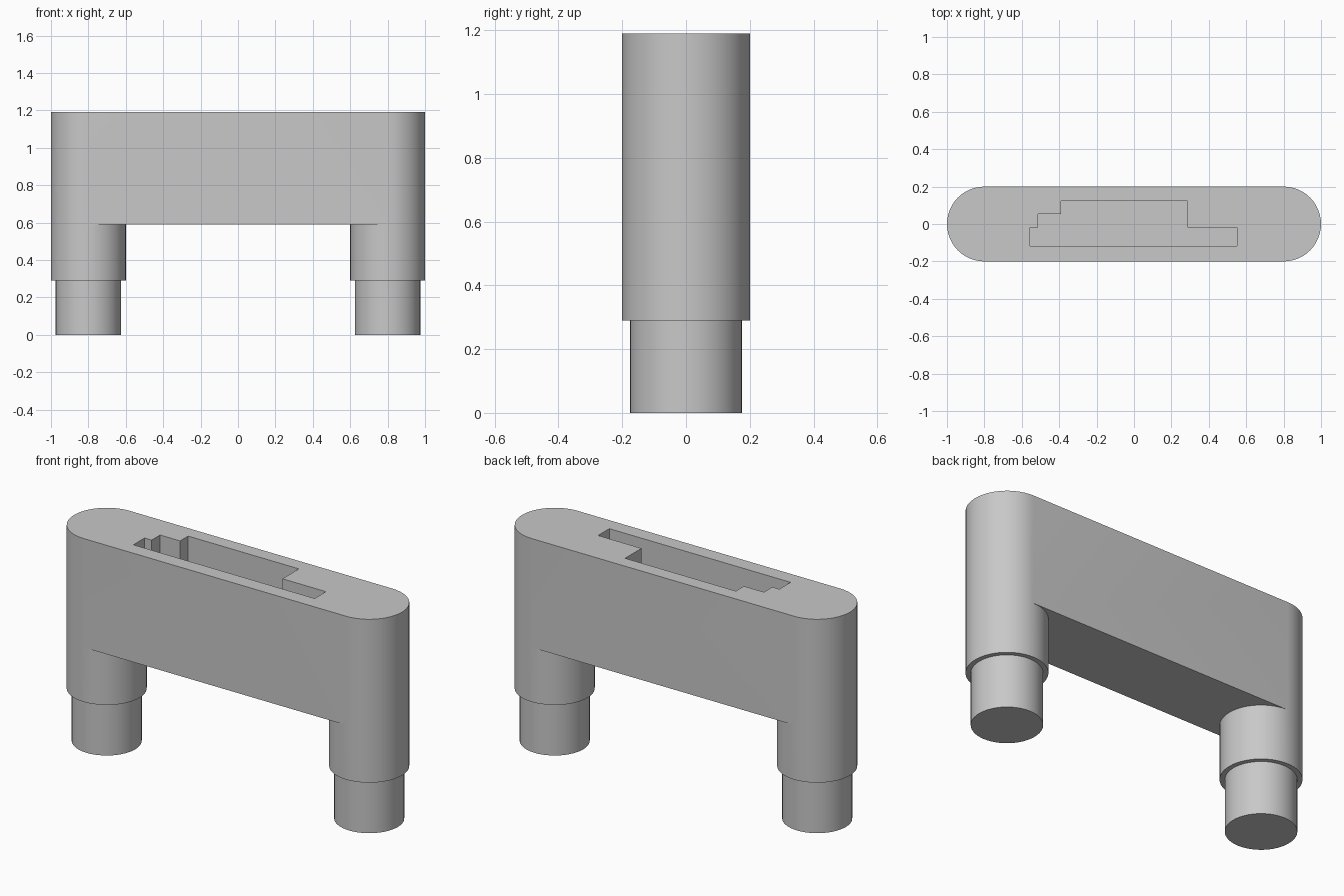
import bpy
import bmesh
from math import cos, sin, pi, radians

SPAN, R, PEG_R = 0.8, 0.2, 0.175        # post centre, post radius, peg radius
TOP, BEAM, POST = 1.19, 0.59, 0.29      # heights of top, beam underside, post underside
POCKET_FLOOR = 0.89
SEG = 48

cube = bpy.data.objects.get("Cube")
if cube:
    bpy.data.objects.remove(cube, do_unlink=True)

grey = bpy.data.materials.new("plain grey")
grey.use_nodes = True
grey.diffuse_color = (0.58, 0.58, 0.58, 1)
grey.node_tree.nodes["Principled BSDF"].inputs["Base Color"].default_value = grey.diffuse_color


def arc(cx, radius, start, end, steps):
    return [(cx + radius * cos(start + (end - start) * i / steps),
             radius * sin(start + (end - start) * i / steps)) for i in range(steps + 1)]


def prism(name, outline, z0, z1):
    """Extrude a flat outline from z0 up to z1."""
    bm = bmesh.new()
    face = bm.faces.new([bm.verts.new((x, y, z0)) for x, y in outline])
    raised = bmesh.ops.extrude_face_region(bm, geom=[face], use_keep_orig=True)["geom"]
    bmesh.ops.translate(bm, vec=(0, 0, z1 - z0),
                        verts=[g for g in raised if isinstance(g, bmesh.types.BMVert)])
    bmesh.ops.recalc_face_normals(bm, faces=bm.faces)
    mesh = bpy.data.meshes.new(name)
    bm.to_mesh(mesh)
    bm.free()
    mesh.materials.append(grey)
    obj = bpy.data.objects.new(name, mesh)
    bpy.context.collection.objects.link(obj)
    return obj


def select(obj):
    bpy.ops.object.select_all(action='DESELECT')
    obj.select_set(True)
    bpy.context.view_layer.objects.active = obj


def cut(obj, cutter):
    cutter.hide_render = True
    mod = obj.modifiers.new("cut", 'BOOLEAN')
    mod.operation, mod.solver, mod.object = 'DIFFERENCE', 'EXACT', cutter
    select(obj)
    bpy.ops.object.modifier_apply(modifier=mod.name)
    bpy.data.objects.remove(cutter, do_unlink=True)


def smooth(obj):
    select(obj)
    bpy.ops.object.shade_smooth_by_angle(angle=radians(30))


# Round-ended body, full height including the posts
half = SEG // 2
body = prism("body", arc(SPAN, R, -pi / 2, pi / 2, half)
             + arc(-SPAN, R, pi / 2, 3 * pi / 2, half), POST, TOP)

# Opening under the beam that leaves two round posts
wide = R + 0.1
opening = ([(-SPAN, -wide)] + arc(-SPAN, R, -pi / 2, pi / 2, half) + [(-SPAN, wide), (SPAN, wide)]
           + arc(SPAN, R, pi / 2, 3 * pi / 2, half) + [(SPAN, -wide)])
cut(body, prism("opening_cutter", opening, POST - 0.1, BEAM))

# Stepped pocket in the top
pocket = [(-0.555, -0.118), (0.55, -0.118), (0.55, -0.02), (0.285, -0.02), (0.285, 0.123),
          (-0.39, 0.123), (-0.39, 0.053), (-0.512, 0.053), (-0.512, -0.02), (-0.555, -0.02)]
cut(body, prism("pocket_cutter", pocket, POCKET_FLOOR, TOP + 0.1))
smooth(body)

# Narrower pegs below the posts
for side, x in (("left", SPAN), ("right", -SPAN)):
    smooth(prism(side + "_peg", arc(x, PEG_R, 0, 2 * pi, SEG)[:-1], 0, POST + 0.02))
